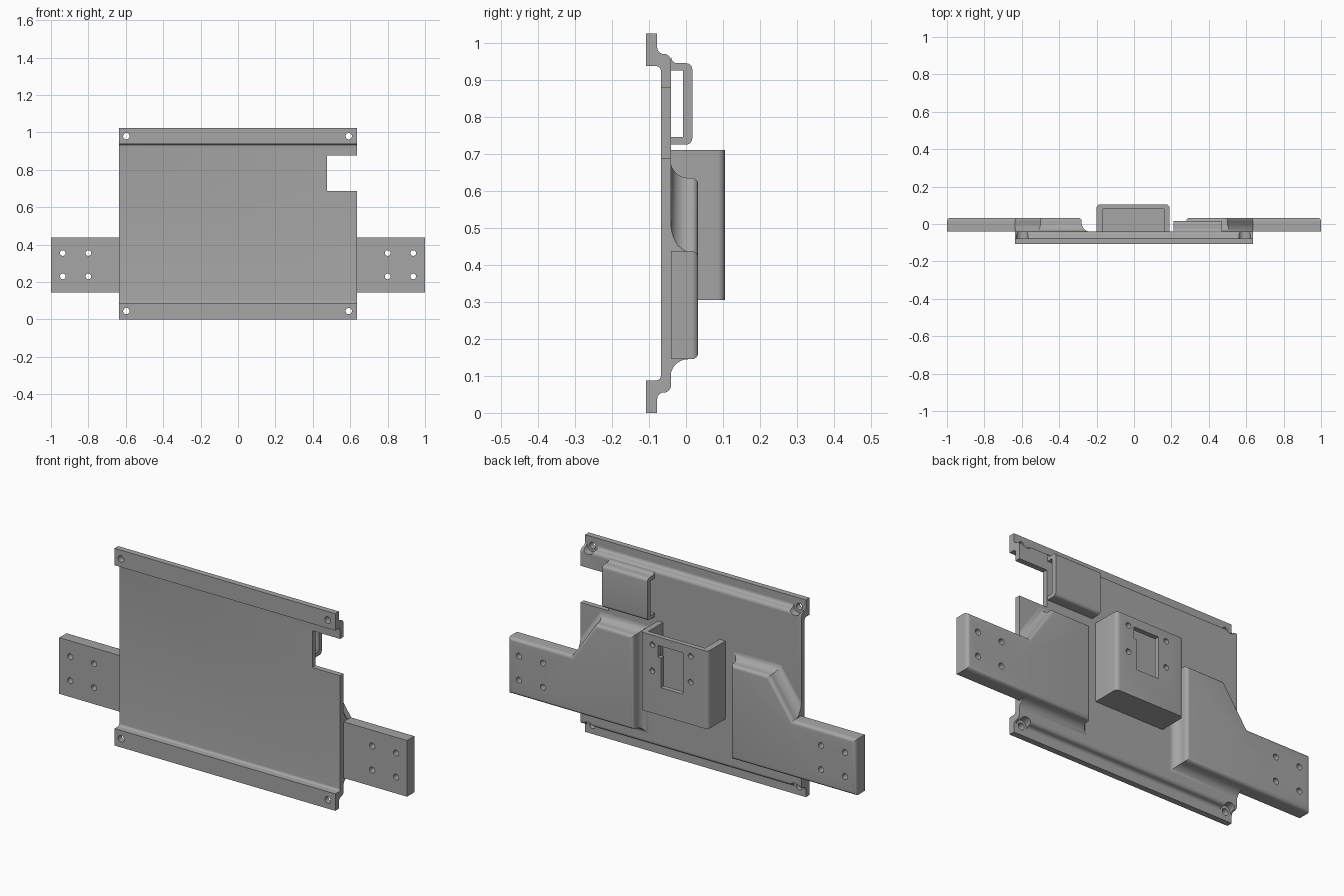
import bpy, bmesh, math
from mathutils import Vector

cube = bpy.data.objects.get("Cube")
if cube:
    bpy.data.objects.remove(cube, do_unlink=True)

grey = bpy.data.materials.new("plain grey")
grey.use_nodes = True
COLOUR = (0.38, 0.38, 0.38, 1)
grey.diffuse_color = COLOUR
grey.node_tree.nodes["Principled BSDF"].inputs["Base Color"].default_value = COLOUR

BACK = -0.04      # rear surface of the main sheet
EDGE = 0.635      # half width of the main sheet


def finish(name, bm):
    bmesh.ops.recalc_face_normals(bm, faces=bm.faces)
    mesh = bpy.data.meshes.new(name)
    bm.to_mesh(mesh)
    bm.free()
    mesh.materials.append(grey)
    obj = bpy.data.objects.new(name, mesh)
    bpy.context.collection.objects.link(obj)
    return obj


def loft(name, loops, clip=None):
    """Skin a stack of equal-length point loops and cap both ends."""
    bm = bmesh.new()
    rings = [[bm.verts.new(p) for p in loop] for loop in loops]
    n = len(rings[0])
    for a, b in zip(rings, rings[1:]):
        for i in range(n):
            bm.faces.new((a[i], a[(i + 1) % n], b[(i + 1) % n], b[i]))
    bm.faces.new(rings[0])
    bm.faces.new(rings[-1])
    if clip:
        cut = bmesh.ops.bisect_plane(bm, geom=bm.verts[:] + bm.edges[:] + bm.faces[:],
                                     plane_co=(clip, 0, 0), plane_no=(clip, 0, 0), clear_outer=True)
        rim = [e for e in cut["geom_cut"] if isinstance(e, bmesh.types.BMEdge)]
        bmesh.ops.holes_fill(bm, edges=rim, sides=0)
    return finish(name, bm)


def extrude_x(name, profile, x0, x1):
    return loft(name, [[(x, y, z) for y, z in profile] for x in (x0, x1)])


def arc(cy, cz, r, a0, a1, steps=6):
    angles = [math.radians(a0 + (a1 - a0) * i / steps) for i in range(steps + 1)]
    return [(cy + r * math.cos(a), cz + r * math.sin(a)) for a in angles]


def offset(points, d):
    """Offset a counter-clockwise outline outward with mitred corners."""
    out = []
    for i, p in enumerate(points):
        p = Vector(p)
        e1 = (p - Vector(points[i - 1])).normalized()
        e2 = (Vector(points[(i + 1) % len(points)]) - p).normalized()
        n1, n2 = Vector((e1.y, -e1.x)), Vector((e2.y, -e2.x))
        out.append(p + (n1 + n2) * d / (1 + n1.dot(n2)))
    return out


def block(name, x, y, z):
    return extrude_x(name, [(y[0], z[0]), (y[1], z[0]), (y[1], z[1]), (y[0], z[1])], *x)


def rod(x, z, r, y0, y1):
    ring = arc(x, z, r, 0, 345, 23)
    return loft("hole_cutter", [[(px, y, pz) for px, pz in ring] for y in (y0, y1)])


def cut(obj, cutters):
    bpy.context.view_layer.objects.active = obj
    for c in cutters:
        c.hide_render = True
        mod = obj.modifiers.new("cut", 'BOOLEAN')
        mod.operation, mod.solver, mod.object = 'DIFFERENCE', 'EXACT', c
        bpy.ops.object.modifier_apply(modifier=mod.name)
        bpy.data.objects.remove(c, do_unlink=True)


# Main sheet with stepped flanges, symmetric top to bottom
MID = 0.5125
rear = [(-0.078, 0)] + arc(-0.06, 0.037, 0.018, 180, 90) + arc(-0.06, 0.075, 0.02, -90, 0)
front = arc(-0.08, 0.1, 0.012, 0, -90) + [(-0.108, 0.088), (-0.108, 0)]
flip = lambda pts: [(y, 2 * MID - z) for y, z in reversed(pts)]
sheet = extrude_x("main_sheet", rear + flip(rear) + flip(front) + front, -EDGE, EDGE)
cutters = [block("notch_cutter", (0.475, 0.7), (-0.2, 0.1), (0.687, 0.878))]
for x in (-0.597, 0.592):
    for z in (0.045, 0.98):
        cutters += [rod(x, z, 0.032, -0.078, 0.05), rod(x, z, 0.017, -0.2, 0.1)]
cut(sheet, cutters)

# Side arms with raised pads and a flared foot on the sheet
pad = [(0.28, 0.145), (1, 0.145), (1, 0.437), (EDGE, 0.437), (0.5, 0.635), (0.28, 0.635)]
round_layers = [(0, BACK)] + [(d - 0.018, y) for d, y in arc(0, 0.015, 0.018, 0, 90)]
round_layers = [(0, BACK)] + [(d, y) for d, y in arc(-0.018, 0.015, 0.018, 0, 90)]
foot_layers = arc(0.048, 0.006, 0.048, 180, 270, 8)
parts = [sheet]
for side, s in (("left", 1), ("right", -1)):
    def loops(layers):
        return [[(s * p.x, y, p.y) for p in offset(pad, d)] for d, y in layers]
    arm = loft(side + "_arm", loops(round_layers))
    cut(arm, [rod(s * x, z, 0.015, -0.2, 0.2) for x in (0.8, 0.937) for z in (0.23, 0.355)])
    foot = loft(side + "_arm_foot", loops(foot_layers), clip=s * EDGE)
    parts += [arm, foot]

# Open-topped rear box with rounded rear corners
plan = [(-0.2, BACK)] + arc(-0.18, 0.085, 0.02, 180, 90) + arc(0.17, 0.085, 0.02, 90, 0) + [(0.19, BACK)]
box = loft("rear_box", [[(x, y, z) for x, y in plan] for z in (0.305, 0.71)])
cut(box, [block("cavity_cutter", (-0.165, 0.16), (-0.1, 0.08), (0.335, 0.8)),
          block("window_cutter", (-0.055, 0.07), (0, 0.2), (0.45, 0.665)),
          block("tab_cutter", (0.06, 0.088), (0, 0.2), (0.605, 0.665))]
    + [rod(x, z, 0.014, 0, 0.2) for x in (-0.1, 0.12) for z in (0.525, 0.66)])
parts.append(box)

# Strap loop beside the notch
strap = ([(BACK, 0.725)] + arc(0, 0.742, 0.017, -90, 0) + arc(0, 0.928, 0.017, 0, 90)
         + arc(-0.023, 0.962, 0.017, 270, 180)
         + [(BACK, 0.925), (-0.008, 0.925), (-0.008, 0.745), (BACK, 0.745)])
parts.append(extrude_x("strap_loop", strap, 0.21, 0.47))

# Smooth the rounded edges, keep corners crisp
bpy.ops.object.select_all(action='DESELECT')
for p in parts:
    p.select_set(True)
bpy.context.view_layer.objects.active = sheet
bpy.ops.object.shade_smooth_by_angle(angle=math.radians(30))
